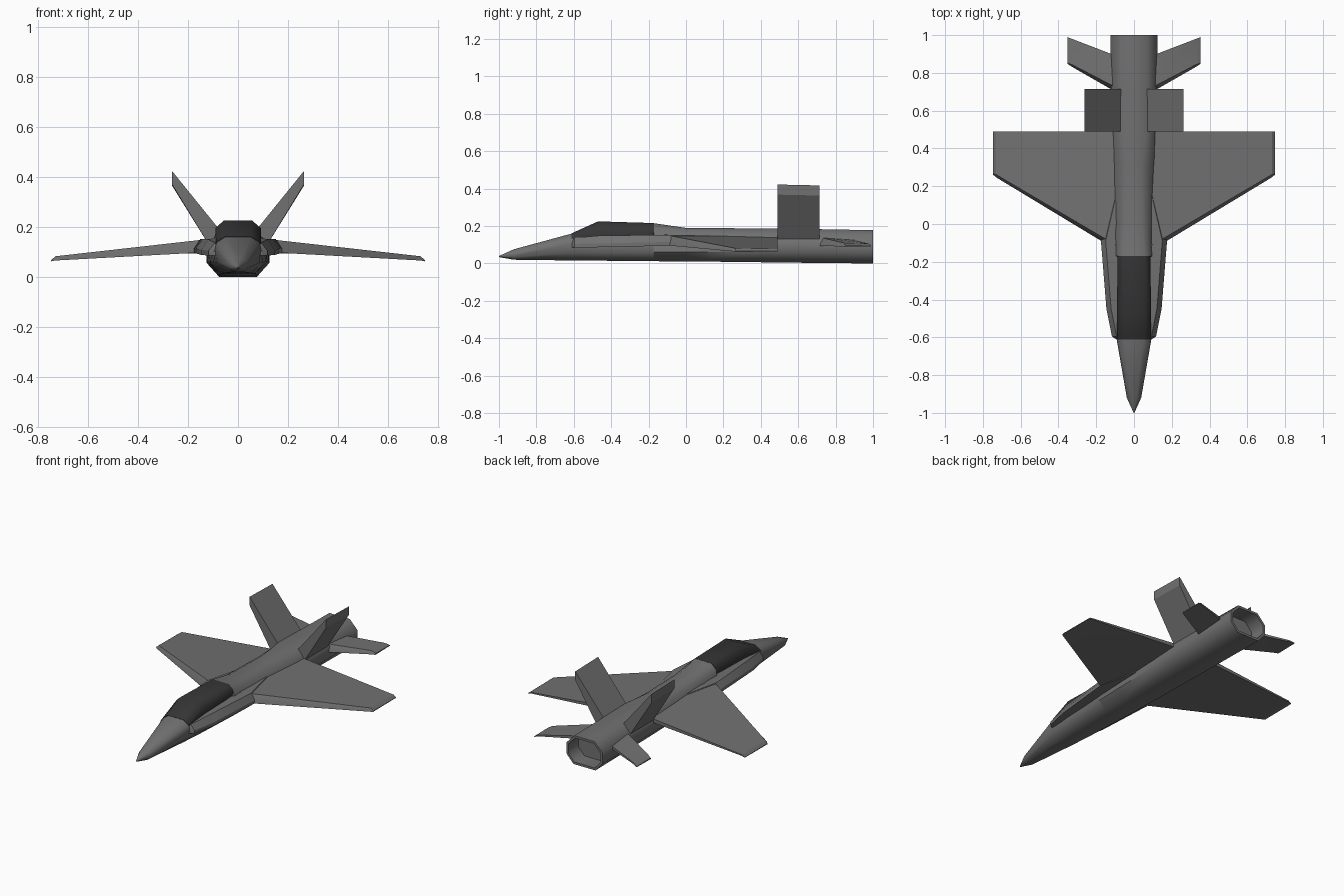
import bpy, bmesh, math

if "Cube" in bpy.data.objects:
    bpy.data.objects.remove(bpy.data.objects["Cube"])

def material(name, v):
    mat = bpy.data.materials.new(name)
    mat.diffuse_color = (v, v, v, 1)
    mat.use_nodes = True
    mat.node_tree.nodes["Principled BSDF"].inputs["Base Color"].default_value = mat.diffuse_color
    return mat

GREY = material("dark_grey", .165)
GLASS = material("canopy_dark", .036)

def loft(name, rings, mirror=False, finish=None, mat=GREY, angle=25):
    """Skin a list of closed point rings and cap both ends."""
    bm = bmesh.new()
    vs = [[bm.verts.new(p) for p in r] for r in rings]
    n = len(rings[0])
    for a, b in zip(vs, vs[1:]):
        for i in range(n):
            j = (i + 1) % n
            bm.faces.new((a[i], a[j], b[j], b[i]))
    bm.faces.new(vs[0])
    end = bm.faces.new(vs[-1])
    bmesh.ops.recalc_face_normals(bm, faces=bm.faces)
    if finish:
        finish(bm, end)
    me = bpy.data.meshes.new(name)
    bm.to_mesh(me)
    bm.free()
    me.materials.append(mat)
    ob = bpy.data.objects.new(name, me)
    bpy.context.collection.objects.link(ob)
    if mirror:
        ob.modifiers.new("Mirror", 'MIRROR').use_mirror_merge = False
    bpy.ops.object.select_all(action='DESELECT')
    ob.select_set(True)
    bpy.context.view_layer.objects.active = ob
    bpy.ops.object.shade_smooth_by_angle(angle=math.radians(angle))
    return ob

def both_sides(y, half):
    """Full ring from a right-hand half profile of (x, z)."""
    return [(x, y, z) for x, z in half] + [(-x, y, z) for x, z in reversed(half)]

# Fuselage: faceted cross-sections from nose tip to hollow nozzle
body = [
    (-1.00, [(.001, .034), (.002, .036), (.002, .038), (.002, .039), (.001, .040)]),
    (-0.92, [(.018, .020), (.038, .035), (.038, .052), (.030, .065), (.014, .076)]),
    (-0.61, [(.045, .016), (.085, .055), (.092, .110), (.086, .137), (.050, .160)]),
    (-0.47, [(.055, .015), (.098, .057), (.095, .115), (.086, .142), (.050, .165)]),
    (-0.175, [(.066, .012), (.112, .060), (.100, .120), (.076, .152), (.050, .170)]),
    (-0.17, [(.066, .012), (.112, .060), (.098, .145), (.083, .190), (.056, .215)]),
    (0.00, [(.070, .011), (.118, .060), (.102, .140), (.075, .175), (.045, .190)]),
    (0.30, [(.072, .008), (.122, .060), (.110, .138), (.075, .168), (.042, .188)]),
    (0.50, [(.074, .005), (.125, .060), (.120, .130), (.095, .159), (.070, .187)]),
    (1.00, [(.076, .000), (.125, .055), (.125, .120), (.098, .149), (.070, .178)]),
]

def nozzle(bm, end):
    bmesh.ops.inset_region(bm, faces=[end], thickness=.015)
    walls = bmesh.ops.extrude_discrete_faces(bm, faces=[end])
    for f in walls["faces"]:
        for v in f.verts:
            v.co.y -= .10

loft("fuselage", [both_sides(y, h) for y, h in body], finish=nozzle, angle=52)

# Dark canopy
canopy = [
    (-0.612, [(.091, .132), (.088, .138), (.052, .161)]),
    (-0.47, [(.090, .143), (.091, .195), (.056, .225)]),
    (-0.17, [(.084, .154), (.086, .191), (.057, .216)]),
]
loft("canopy", [both_sides(y, h) for y, h in canopy], mat=GLASS, angle=60)

# Side strakes running from the cockpit to the wing
strake = [(-.61, .095, .085, .134), (-.595, .117, .085, .137), (-.45, .146, .087, .150),
          (-.09, .175, .095, .152), (.15, .120, .098, .150)]
loft("side_strake", [[(.05, y, b), (x, y, b), (x, y, b + .02), (x - .025, y, t), (.05, y, t)]
                     for y, x, b, t in strake], mirror=True)

def blade(x, front, back, bottom, top, bevel):
    """Wing section: bevelled leading edge, thin trailing edge."""
    return [(x, front, bottom), (x, front + bevel * .2, bottom + (top - bottom) * .35),
            (x, front + bevel, top), (x, back, top - (top - bottom) * .25),
            (x, back, bottom + (top - bottom) * .3)]

# Main wings with bevelled tips
loft("wing", [blade(.09, -.14, .49, .100, .154, .025),
              blade(.73, .247, .49, .065, .082, .015),
              blade(.747, .262, .49, .062, .067, .005)], mirror=True)

# Tailplanes
loft("tailplane", [blade(.08, .69, .885, .095, .140, .025),
                   blade(.328, .832, .980, .091, .110, .012),
                   blade(.353, .848, .990, .088, .096, .005)], mirror=True)

# Canted tail fins
loft("tail_fin", [[(.115, y, .125), (.263, y, .368 + d), (.263, y, .422 + d), (.055, y, .165)]
                  for y, d in ((.49, 0), (.715, -.005))], mirror=True)
